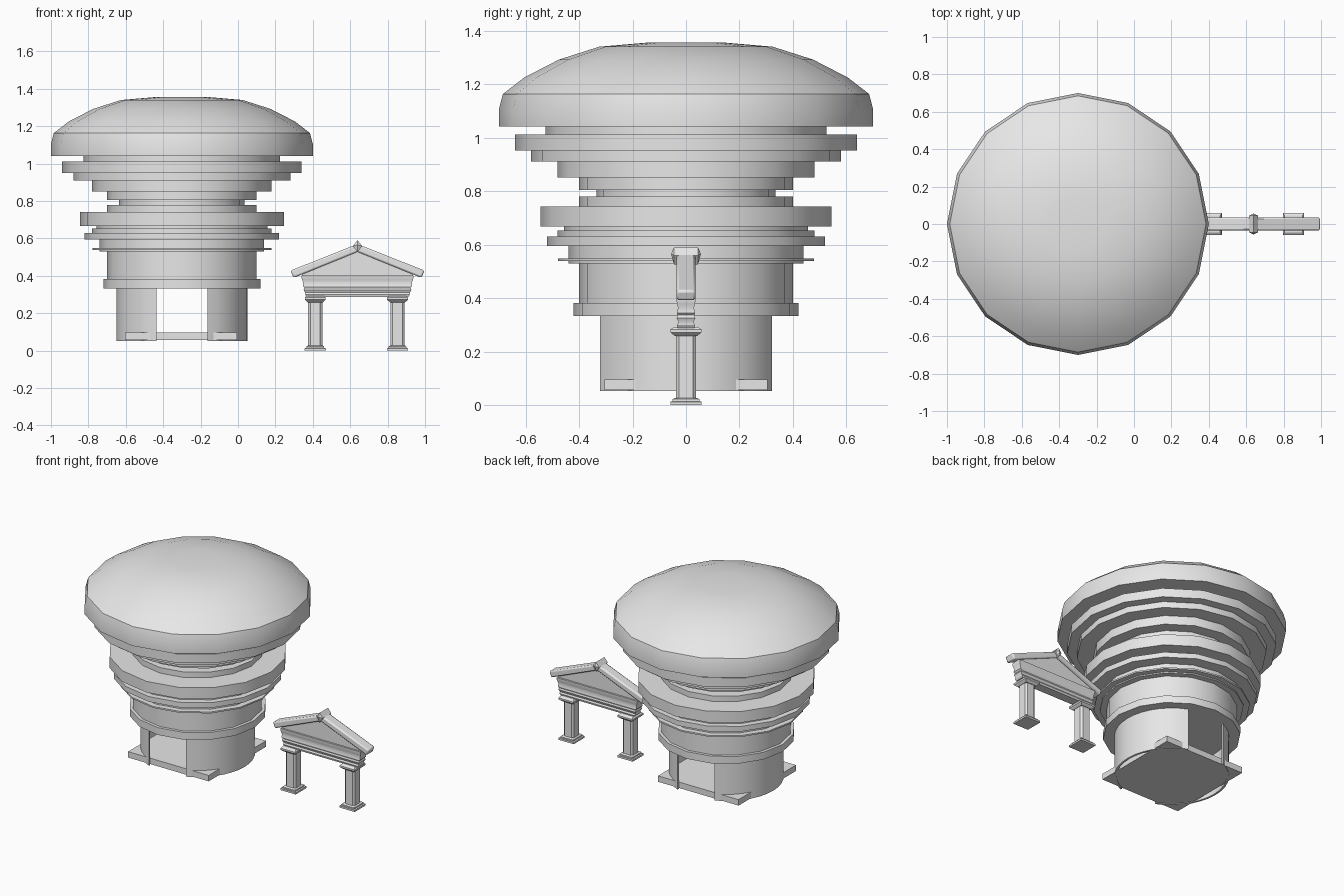
import bpy, bmesh, math

if "Cube" in bpy.data.objects:
    bpy.data.objects.remove(bpy.data.objects["Cube"])

TOWER_X = -0.30
GATE_X = 0.639

stone = bpy.data.materials.new("pale grey stone")
stone.diffuse_color = (0.8, 0.8, 0.8, 1)
stone.use_nodes = True
stone.node_tree.nodes["Principled BSDF"].inputs["Base Color"].default_value = stone.diffuse_color


def finish(bm, name, smooth=30):
    bmesh.ops.remove_doubles(bm, verts=bm.verts, dist=1e-5)
    bmesh.ops.recalc_face_normals(bm, faces=bm.faces)
    me = bpy.data.meshes.new(name)
    bm.to_mesh(me)
    bm.free()
    me.materials.append(stone)
    ob = bpy.data.objects.new(name, me)
    bpy.context.collection.objects.link(ob)
    bpy.ops.object.select_all(action='DESELECT')
    bpy.context.view_layer.objects.active = ob
    ob.select_set(True)
    bpy.ops.object.shade_smooth_by_angle(angle=math.radians(smooth))
    return ob


def lathe(name, profile, sides=16, smooth=35):
    """Turn a (radius, z) profile around the tower axis and cap both ends."""
    bm = bmesh.new()
    rings = []
    for r, z in profile:
        rings.append([bm.verts.new((TOWER_X + r * math.cos(2 * math.pi * i / sides),
                                    r * math.sin(2 * math.pi * i / sides), z))
                      for i in range(sides)])
    for a, b in zip(rings, rings[1:]):
        for i in range(sides):
            j = (i + 1) % sides
            bm.faces.new((a[i], a[j], b[j], b[i]))
    bm.faces.new(rings[0][::-1])
    bm.faces.new(rings[-1])
    return finish(bm, name, smooth)


def extrude(bm, outline, vec):
    """Extrude a closed 3D outline along vec into a solid."""
    a = [bm.verts.new(p) for p in outline]
    b = [bm.verts.new([p[k] + vec[k] for k in range(3)]) for p in outline]
    n = len(a)
    bm.faces.new(a)
    bm.faces.new(b[::-1])
    for i in range(n):
        bm.faces.new((a[i], a[(i + 1) % n], b[(i + 1) % n], b[i]))


def front_prism(name, pts, cx, half_y):
    bm = bmesh.new()
    extrude(bm, [(cx + x, -half_y, z) for x, z in pts], (0, 2 * half_y, 0))
    return finish(bm, name)


def stack(name, cx, layers):
    """Pile of rectangular sections given as (half_x, half_y, z)."""
    bm = bmesh.new()
    rings = [[bm.verts.new((cx + sx * hx, sy * hy, z))
              for sx, sy in ((-1, -1), (1, -1), (1, 1), (-1, 1))]
             for hx, hy, z in layers]
    for a, b in zip(rings, rings[1:]):
        for i in range(4):
            j = (i + 1) % 4
            bm.faces.new((a[i], a[j], b[j], b[i]))
    bm.faces.new(rings[0][::-1])
    bm.faces.new(rings[-1])
    return finish(bm, name)


# Flaring stepped tower body: (radius, bottom of the step)
steps = [(0.42, 0.333), (0.40, 0.382), (0.44, 0.530), (0.478, 0.538), (0.44, 0.548),
         (0.52, 0.595), (0.48, 0.630), (0.457, 0.652), (0.545, 0.667), (0.40, 0.742),
         (0.335, 0.779), (0.40, 0.805), (0.48, 0.850), (0.58, 0.910), (0.64, 0.951),
         (0.525, 1.011)]
tops = [z for _, z in steps[1:]] + [1.045]
profile = []
for (r, z), top in zip(steps, tops):
    profile += [(r, z), (r, top)]
lathe("stepped_tower_body", profile)

# Domed roof
lathe("dome_roof", [(0.70, 1.041), (0.70, 1.105), (0.685, 1.163), (0.605, 1.225),
                    (0.475, 1.292), (0.325, 1.34), (0.15, 1.355)])

# Curved ground floor walls, open at front and back
R, T, SEG = 0.35, 0.014, 14
spread = math.acos(0.137 / R)
for side, name in ((1, "right_wall"), (-1, "left_wall")):
    bm = bmesh.new()
    angles = [spread * (2 * i / SEG - 1) for i in range(SEG + 1)]
    # the door edges sit at +-0.137 from the tower axis
    arc = [(TOWER_X + side * R * math.cos(a), R * math.sin(a), 0.052) for a in angles]
    arc += [(TOWER_X + side * max((R - T) * math.cos(a), 0.137), (R - T) * math.sin(a), 0.052)
            for a in reversed(angles)]
    extrude(bm, arc, (0, 0, 0.283))
    finish(bm, name)

# Square floor slab whose corners poke through the walls
stack("floor_slab", TOWER_X - 0.005, [(0.30, 0.305, 0.056), (0.30, 0.305, 0.096)])

# Gate columns: base, notched shaft and capital
for cx, side in ((0.413, "left"), (0.853, "right")):
    stack(side + "_column_base", cx, [(0.057, 0.058, 0), (0.057, 0.058, 0.012),
                                      (0.048, 0.050, 0.014), (0.048, 0.050, 0.022),
                                      (0.040, 0.042, 0.027)])
    bm = bmesh.new()
    o, i = 0.038, 0.026
    m = 0.031
    quarter = [(o, -i), (o, i), (m, m)]
    pts = []
    for k in range(4):
        c, s = round(math.cos(k * math.pi / 2)), round(math.sin(k * math.pi / 2))
        pts += [(cx + c * x - s * y, s * x + c * y, 0.022) for x, y in quarter]
    extrude(bm, pts, (0, 0, 0.24))
    finish(bm, side + "_column_shaft", 20)
    stack(side + "_column_capital", cx, [(0.040, 0.042, 0.258), (0.048, 0.050, 0.265),
                                         (0.056, 0.058, 0.272), (0.056, 0.058, 0.283),
                                         (0.048, 0.045, 0.292)])

# Moulded beam across the columns
stack("entablature", GATE_X, [(0.272, 0.031, 0.288), (0.280, 0.034, 0.300),
                              (0.280, 0.028, 0.310), (0.288, 0.035, 0.325),
                              (0.284, 0.031, 0.336), (0.292, 0.034, 0.345),
                              (0.290, 0.030, 0.362), (0.296, 0.032, 0.378),
                              (0.299, 0.036, 0.390), (0.299, 0.036, 0.402)])

# Gable panel, set back under the roof
front_prism("gable_panel", [(-0.297, 0.40), (0.297, 0.40), (0.297, 0.415),
                            (0, 0.54), (-0.297, 0.415)], GATE_X, 0.024)

# Two sloping roof beams with rounded edges
roof = front_prism("gable_roof", [(-0.358, 0.428), (-0.342, 0.389), (0, 0.528),
                                  (0.342, 0.389), (0.358, 0.428), (0, 0.570)],
                   GATE_X, 0.035)
bev = roof.modifiers.new("rounded_edges", 'BEVEL')
bev.width = 0.009
bev.segments = 2
bev.limit_method = 'ANGLE'
bev.angle_limit = math.radians(60)

# Ridge cap over the roof peak
bm = bmesh.new()
cap = [(0, 0.590), (0.024, 0.560), (0, 0.526), (-0.024, 0.560)]
rings = []
for y, f in ((-0.045, 1), (0.045, 1)):
    rings.append([bm.verts.new((GATE_X + x * f, y, z)) for x, z in cap])
for k in range(4):
    bm.faces.new((rings[0][k], rings[0][(k + 1) % 4], rings[1][(k + 1) % 4], rings[1][k]))
for ring, tip_y in ((rings[0], -0.056), (rings[1], 0.056)):
    tip = bm.verts.new((GATE_X, tip_y, 0.565))
    for k in range(4):
        bm.faces.new((ring[k], ring[(k + 1) % 4], tip))
finish(bm, "ridge_cap")
